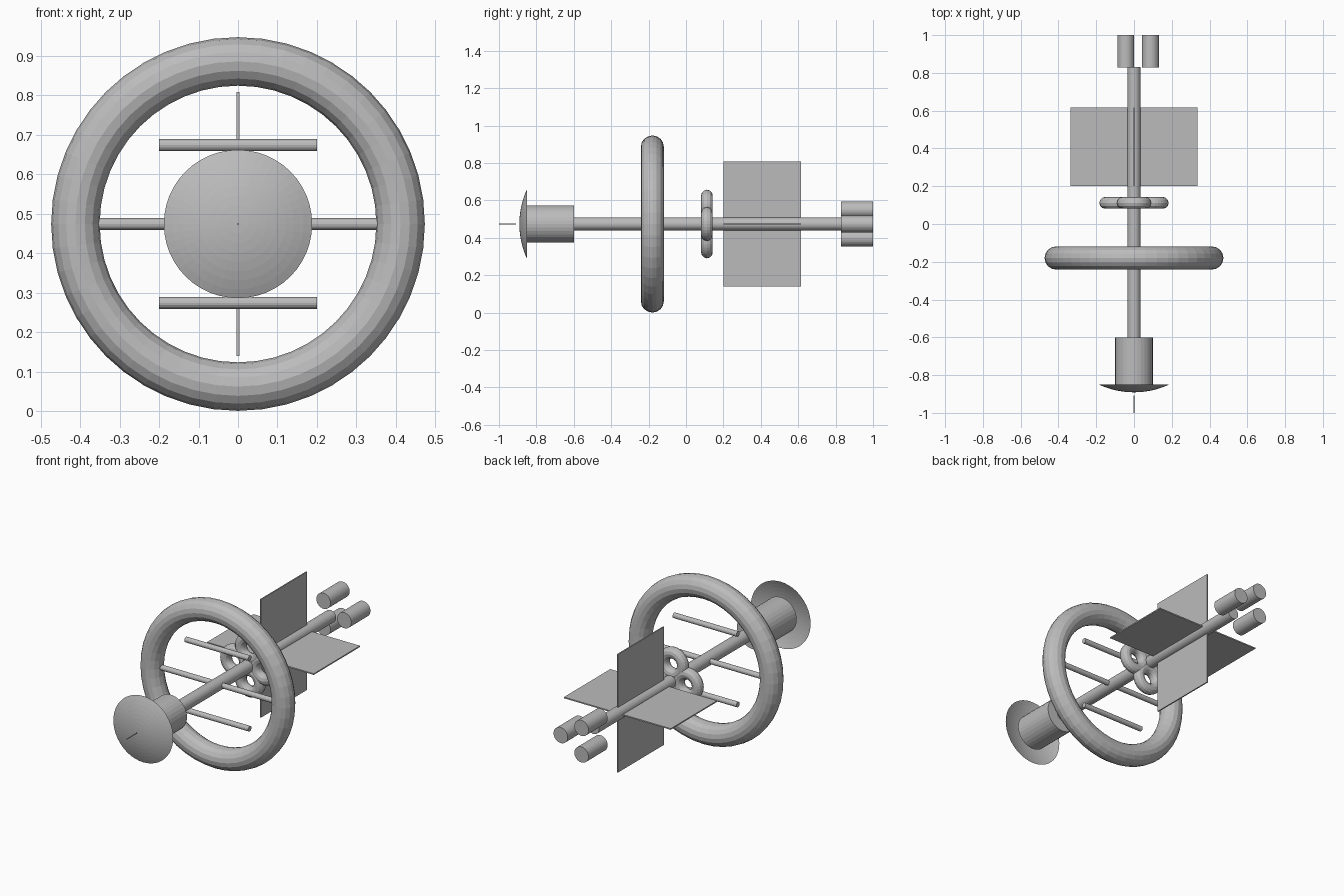
import bpy
import bmesh
import math
from mathutils import Matrix, Vector

cube = bpy.data.objects.get("Cube")
if cube:
    bpy.data.objects.remove(cube, do_unlink=True)

AXIS_Z = 0.474  # height of the central boom
ALONG_Y = Matrix.Rotation(math.radians(90), 4, 'X')
ALONG_X = Matrix.Rotation(math.radians(90), 4, 'Y')

grey = bpy.data.materials.new("hull_grey")
grey.use_nodes = True
colour = (0.5, 0.5, 0.5, 1.0)
grey.diffuse_color = colour
grey.node_tree.nodes["Principled BSDF"].inputs["Base Color"].default_value = colour


def finish(name, bm):
    """Turn a bmesh built around the boom axis into a grey object."""
    mesh = bpy.data.meshes.new(name)
    bm.to_mesh(mesh)
    bm.free()
    mesh.materials.append(grey)
    obj = bpy.data.objects.new(name, mesh)
    obj.location.z = AXIS_Z
    bpy.context.collection.objects.link(obj)
    return obj


def rod(name, centre, length, radius, turn=ALONG_Y, sides=32):
    bm = bmesh.new()
    bmesh.ops.create_cone(bm, cap_ends=True, segments=sides, radius1=radius,
                          radius2=radius, depth=length,
                          matrix=Matrix.Translation(centre) @ turn)
    return finish(name, bm)


def rod_y(name, start, end, radius, x=0.0, z=0.0):
    return rod(name, (x, (start + end) / 2, z), end - start, radius)


def plate(name, centre, size):
    bm = bmesh.new()
    bmesh.ops.create_cube(bm, size=1, matrix=Matrix.Translation(centre)
                          @ Matrix.Diagonal((*size, 1)))
    return finish(name, bm)


def lathe(name, points, closed, steps, centre=(0, 0, 0)):
    """Spin a (radius, y) profile around the y axis."""
    bm = bmesh.new()
    verts = [bm.verts.new((r, y, 0)) for r, y in points]
    pairs = list(zip(verts, verts[1:]))
    if closed:
        pairs.append((verts[-1], verts[0]))
    edges = [bm.edges.new(p) for p in pairs]
    bmesh.ops.spin(bm, geom=verts + edges, cent=(0, 0, 0), axis=(0, 1, 0),
                   angle=math.tau, steps=steps, use_merge=True)
    bmesh.ops.remove_doubles(bm, verts=bm.verts, dist=0.0001)
    bmesh.ops.recalc_face_normals(bm, faces=bm.faces)
    bmesh.ops.translate(bm, verts=bm.verts, vec=Vector(centre))
    return finish(name, bm)


def torus(name, centre, major, minor, steps, sides):
    circle = [(major + minor * math.cos(math.tau * i / sides),
               minor * math.sin(math.tau * i / sides)) for i in range(sides)]
    return lathe(name, circle, True, steps, centre)


# Central boom and the drum at its front
rod_y("boom", -0.6, 0.83, 0.035)
rod_y("command_drum", -0.85, -0.6, 0.1)

# Shallow open dish, bulging forward, with a thin antenna ahead of it
dish_radius, dish_depth, rim_y = 0.188, 0.042, -0.849
curve = (dish_radius ** 2 + dish_depth ** 2) / (2 * dish_depth)
spread = math.asin(dish_radius / curve)
profile = []
for i in range(9):
    a = spread * i / 8
    profile.append((curve * math.sin(a),
                    rim_y - dish_depth + curve * (1 - math.cos(a))))
lathe("dish", profile, False, 48)
rod_y("antenna", -1.0, -0.908, 0.0025)

# Large ring with four parallel struts
RING_Y = -0.18
torus("habitat_ring", (0, RING_Y, 0), 0.412, 0.0615, 48, 16)
for side, x, z in (("left", 0.2, 0), ("right", -0.2, 0),
                   ("upper", 0, 0.2), ("lower", 0, -0.2)):
    rod("strut_" + side, (x, RING_Y, z), 0.4, 0.015, ALONG_X, 16)

# Four small rings clustered around the boom
for i in range(4):
    a = math.tau * i / 4
    torus(f"small_ring_{i + 1}",
          (0.093 * math.cos(a), 0.112, 0.093 * math.sin(a)),
          0.0595, 0.031, 32, 12)

# Crossed panels
plate("panel_horizontal", (0, 0.408, 0), (0.67, 0.415, 0.007))
plate("panel_vertical", (0, 0.408, 0), (0.007, 0.415, 0.67))

# Three engines at the rear
for i in range(3):
    a = math.tau * i / 3
    rod_y(f"engine_{i + 1}", 0.828, 1.0, 0.0445,
          0.087 * math.cos(a), 0.087 * math.sin(a))
